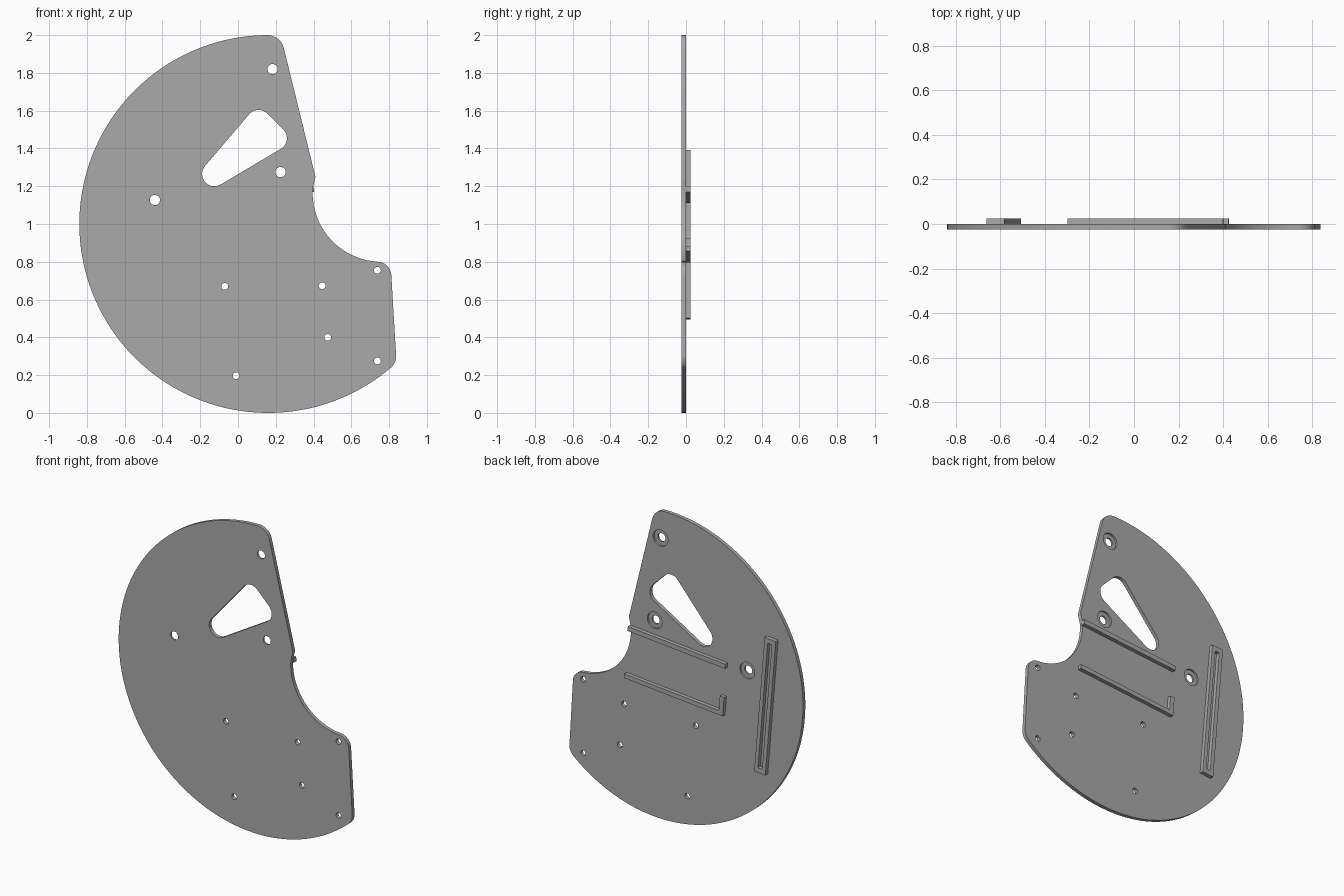
import bpy, bmesh
from math import radians, cos, sin
from mathutils import Vector

cube = bpy.data.objects.get("Cube")
if cube:
    bpy.data.objects.remove(cube, do_unlink=True)

grey = bpy.data.materials.new("mid_grey")
grey.use_nodes = True
grey.diffuse_color = (0.4, 0.4, 0.4, 1)
grey.node_tree.nodes["Principled BSDF"].inputs["Base Color"].default_value = (0.4, 0.4, 0.4, 1)

FRONT, BACK, RIB_TOP = -0.024, 0.0, 0.025
TILT = radians(4.8)


def arc(cx, cz, r, a0, a1, n=12):
    """Points along an arc in the x-z plane, angles in degrees."""
    return [(cx + r * cos(radians(a0 + (a1 - a0) * i / n)),
             cz + r * sin(radians(a0 + (a1 - a0) * i / n))) for i in range(n + 1)]


def prism(name, points, y0, y1):
    """Extrude an x-z outline from y0 to y1."""
    bm = bmesh.new()
    face = bm.faces.new([bm.verts.new((x, y0, z)) for x, z in points])
    ext = bmesh.ops.extrude_face_region(bm, geom=[face], use_keep_orig=True)
    moved = [g for g in ext["geom"] if isinstance(g, bmesh.types.BMVert)]
    bmesh.ops.translate(bm, verts=moved, vec=(0, y1 - y0, 0))
    bmesh.ops.recalc_face_normals(bm, faces=bm.faces[:])
    mesh = bpy.data.meshes.new(name)
    bm.to_mesh(mesh)
    bm.free()
    mesh.materials.append(grey)
    obj = bpy.data.objects.new(name, mesh)
    bpy.context.collection.objects.link(obj)
    return obj


def cut(target, cutter):
    """Subtract a cutter and remove it."""
    mod = target.modifiers.new("cut", 'BOOLEAN')
    mod.operation = 'DIFFERENCE'
    mod.solver = 'EXACT'
    mod.object = cutter
    bpy.context.view_layer.objects.active = target
    bpy.ops.object.modifier_apply(modifier=mod.name)
    bpy.data.objects.remove(cutter, do_unlink=True)


def tilted_box(x, z, length, height):
    """Outline of a tilted rectangle from its lower left corner."""
    u = Vector((cos(TILT), sin(TILT)))
    v = Vector((-sin(TILT), cos(TILT)))
    o = Vector((x, z))
    return [tuple(p) for p in (o, o + u * length, o + u * length + v * height, o + v * height)]


# Main plate: large disc with a straight edge, a concave bite and rounded corners
outline = arc(0.16, 1.0, 1.0, 90, 310.5, 110)
outline += arc(0.757, 0.30, 0.08, -49, 3.3)
outline += arc(0.737, 0.725, 0.075, 3.3, 90)
outline += arc(0.76, 1.165, 0.365, 267, 176, 32)
outline += [(0.41, 1.25)]
outline += arc(0.155, 1.91, 0.09, 14, 88)
plate = prism("plate", outline, FRONT, BACK)

# Rounded triangular opening
window = arc(0.194, 1.454, 0.065, -59.4, 45)
window += arc(0.109, 1.539, 0.065, 45, 139.5)
window += arc(-0.125, 1.265, 0.065, 139.5, 300.6, 18)
cut(plate, prism("window_cutter", window, -0.1, 0.1))


def drill(x, z, r, y0=-0.1):
    cut(plate, prism("hole_cutter", arc(x, z, r, 0, 360, 32)[:-1], y0, 0.1))


# Large holes, counterbored from the back
for x, z in [(0.183, 1.82), (0.225, 1.275), (-0.44, 1.127)]:
    drill(x, z, 0.027)
    drill(x, z, 0.053, -0.012)

# Small screw holes
for x, z in [(-0.07, 0.67), (0.445, 0.673), (0.475, 0.40),
             (0.738, 0.755), (0.738, 0.275), (-0.01, 0.197)]:
    drill(x, z, 0.018)

# Slotted frame on the back
frame = prism("slotted_frame", tilted_box(-0.587, 0.495, 0.08, 0.892), -0.003, RIB_TOP)
cut(frame, prism("slot_cutter", tilted_box(-0.564, 0.528, 0.03, 0.83), -0.1, 0.1))

# Two guide ribs; the lower one has an upright end tab
upper_rib = prism("upper_rib", tilted_box(-0.297, 1.11, 0.702, 0.03), -0.003, RIB_TOP)
length, thick, tab = 0.71, 0.028, 0.125
base = tilted_box(-0.28, 0.797, length, thick)
upright = tilted_box(-0.28, 0.797, 0.03, tab)
inner = tilted_box(-0.28, 0.797, 0.03, thick)[2]
lower_rib = prism("lower_rib", base[:3] + [inner] + upright[2:], -0.003, RIB_TOP)

# Smooth the curved walls, keep the edges sharp
bpy.ops.object.select_all(action='DESELECT')
for obj in (plate, frame, upper_rib, lower_rib):
    obj.select_set(True)
bpy.context.view_layer.objects.active = plate
bpy.ops.object.shade_smooth_by_angle(angle=radians(30))
